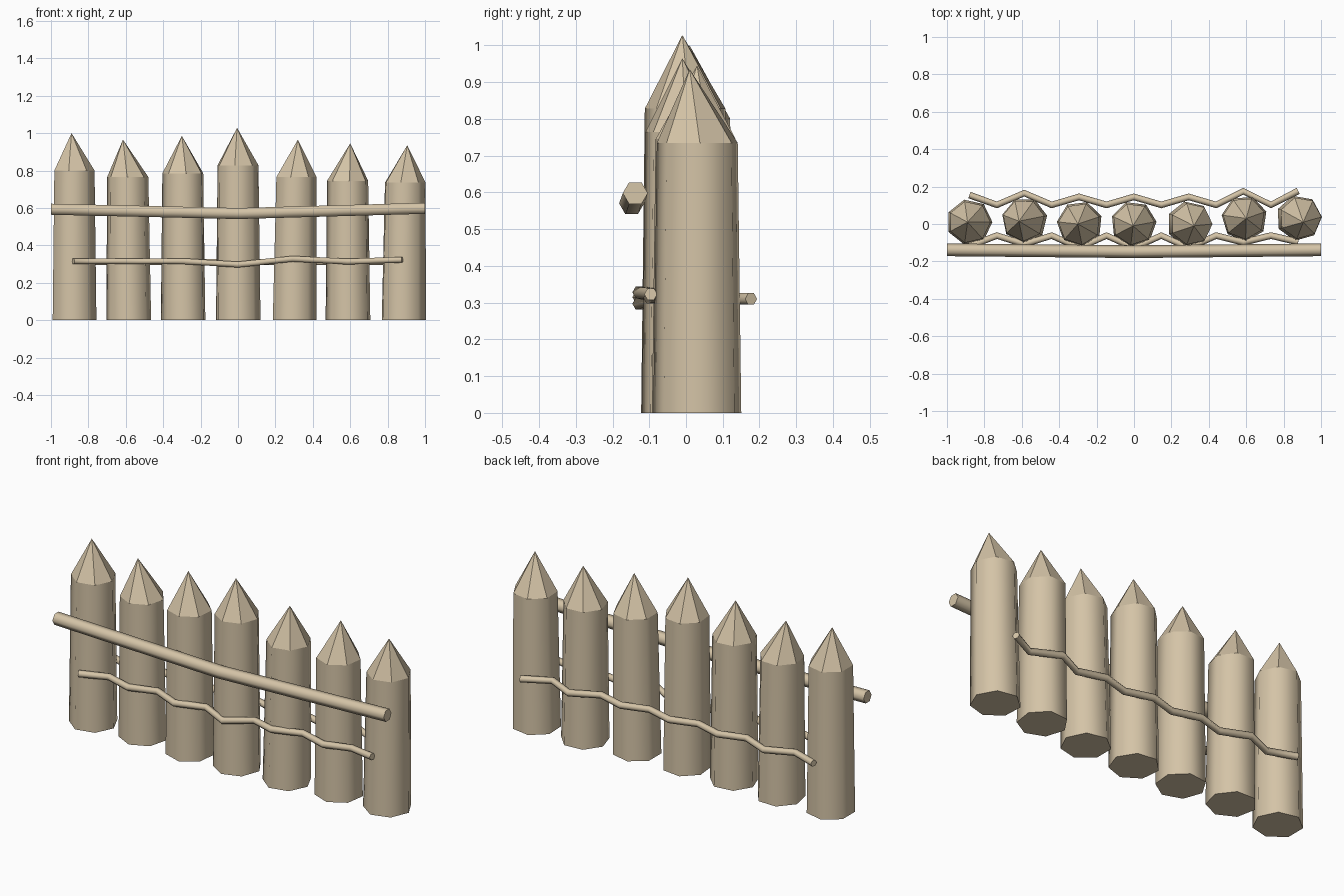
import bpy, bmesh
from math import cos, sin, pi
from mathutils import Vector

cube = bpy.data.objects.get("Cube")
if cube:
    bpy.data.objects.remove(cube, do_unlink=True)

# One pale wood colour for everything
wood = bpy.data.materials.new("pale_wood")
wood.use_nodes = True
wood.diffuse_color = (0.66, 0.55, 0.385, 1)
bsdf = wood.node_tree.nodes["Principled BSDF"]
bsdf.inputs["Base Color"].default_value = wood.diffuse_color
bsdf.inputs["Roughness"].default_value = 0.9


def finish(bm, name):
    bmesh.ops.recalc_face_normals(bm, faces=bm.faces)
    mesh = bpy.data.meshes.new(name)
    bm.to_mesh(mesh)
    bm.free()
    mesh.materials.append(wood)
    bpy.context.collection.objects.link(bpy.data.objects.new(name, mesh))


def bridge(bm, a, b):
    """Smooth-shaded band of quads between two rings."""
    for i in range(len(a)):
        j = (i + 1) % len(a)
        bm.faces.new((a[i], a[j], b[j], b[i])).smooth = True


def post(name, base_x, top_x, y, shoulder, tip, turn, sides=7):
    """Tapered log with a faceted, sharpened tip."""
    bm = bmesh.new()
    rings = []
    for x, z, r in ((base_x, 0, 0.123), (top_x, shoulder, 0.113)):
        rings.append([bm.verts.new((x + r * cos(turn + 2 * pi * i / sides),
                                    y + r * sin(turn + 2 * pi * i / sides), z))
                      for i in range(sides)])
    bridge(bm, *rings)
    bm.faces.new(rings[0])
    point = bm.verts.new(tip)
    for i in range(sides):
        bm.faces.new((rings[1][i], rings[1][(i + 1) % sides], point))
    finish(bm, name)


def pole(name, path, r, sides=6):
    """Hexagonal bar swept along a path running mostly in x."""
    bm = bmesh.new()
    pts = [Vector(p) for p in path]
    rings = []
    for i, p in enumerate(pts):
        along = (pts[min(i + 1, len(pts) - 1)] - pts[max(i - 1, 0)]).normalized()
        side = along.cross(Vector((0, 0, 1))).normalized()
        up = side.cross(along)
        rings.append([bm.verts.new(p + r * (side * cos(2 * pi * k / sides) + up * sin(2 * pi * k / sides)))
                      for k in range(sides)])
    for a, b in zip(rings, rings[1:]):
        bridge(bm, a, b)
    bm.faces.new(rings[0])
    bm.faces.new(rings[-1])
    finish(bm, name)


# Posts: base x, top x, y, shoulder z, tip x, tip y, turn
posts = [
    (-0.88, -0.88, 0.01, 0.80, -0.89, 0.01, 0.0),
    (-0.585, -0.59, 0.02, 0.765, -0.615, 0.015, 0.2),
    (-0.29, -0.292, 0.0, 0.785, -0.30, 0.0, 0.35),
    (-0.002, -0.003, 0.0, 0.828, -0.005, -0.01, 0.1),
    (0.297, 0.307, 0.0, 0.765, 0.32, -0.01, 0.0),
    (0.59, 0.588, 0.03, 0.745, 0.60, 0.03, 0.3),
    (0.882, 0.89, 0.032, 0.735, 0.905, 0.01, 0.05),
]
for n, (bx, tx, y, s, px, py, turn) in enumerate(posts, 1):
    post(f"post_{n}", bx, tx, y, s, (px, py, s + 0.2), turn)

# Thick rail across the front
pole("front_rail", [(-1, -0.138, 0.593), (0, -0.148, 0.57), (1, -0.138, 0.598)], 0.034)

# Thin bindings weaving around the posts, front and back
front_z = [0.315, 0.315, 0.315, 0.297, 0.328, 0.313, 0.323]
back_z = [0.31] * 7
for name, peak, valley, heights in (("front_binding", -0.128, -0.062, front_z),
                                    ("back_binding", 0.145, 0.102, back_z)):
    path = []
    for i, p in enumerate(posts):
        x = -0.88 + i * 0.293
        path.append((x, p[2] + peak, heights[i]))
        if i < 6:
            path.append((x + 0.147, valley, (heights[i] + heights[i + 1]) / 2))
    pole(name, path, 0.018)
